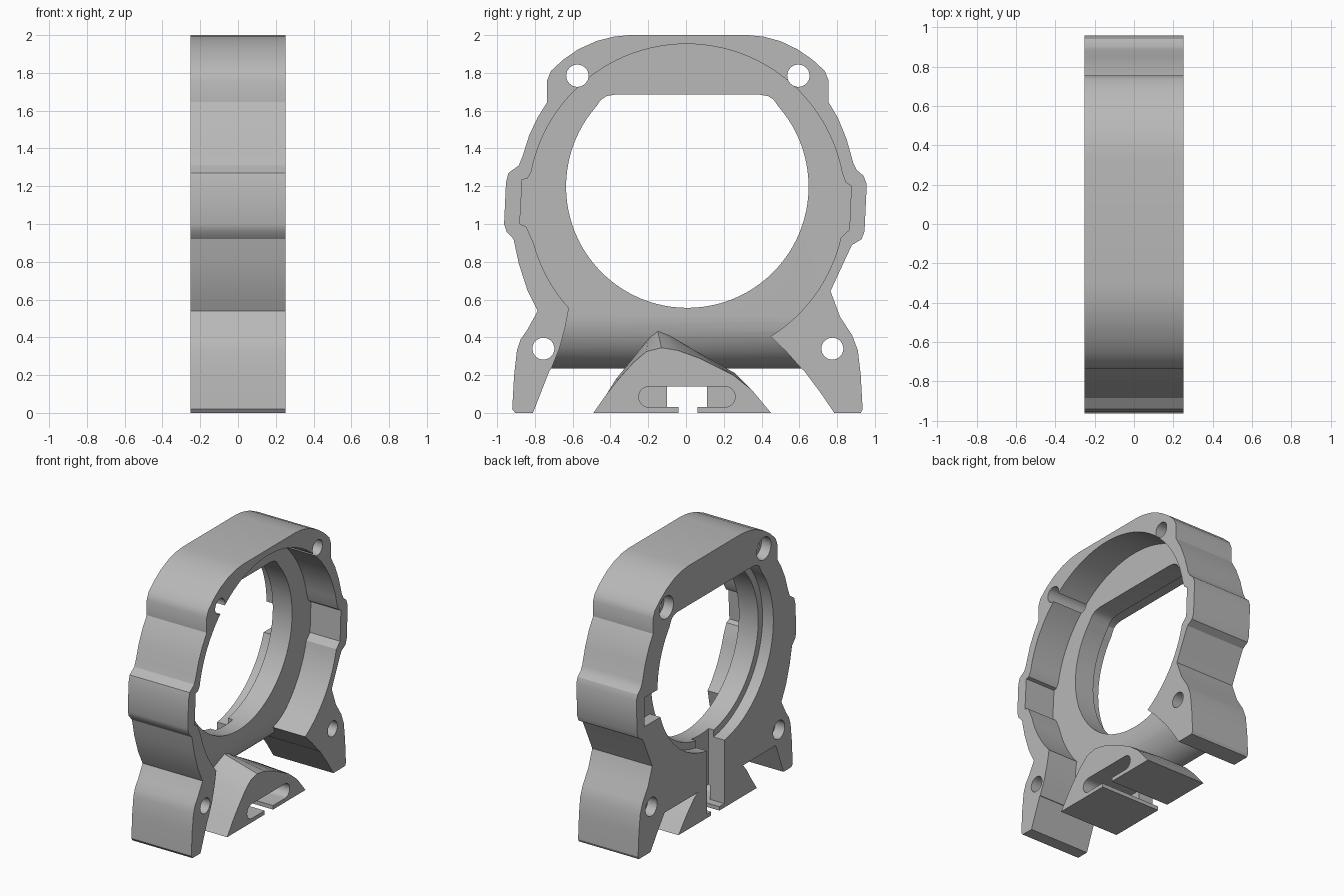
import bpy, bmesh
from math import cos, sin, radians

cube = bpy.data.objects.get("Cube")
if cube:
    bpy.data.objects.remove(cube, do_unlink=True)

W = 0.252          # half thickness of the housing
FLOOR = 0.0        # depth of the front recess floor

grey = bpy.data.materials.new("plain_grey")
grey.use_nodes = True
grey.diffuse_color = (0.48, 0.48, 0.48, 1)
grey.node_tree.nodes["Principled BSDF"].inputs["Base Color"].default_value = (0.48, 0.48, 0.48, 1)


def arc(cy, cz, ry, rz, start, end, steps):
    """Points along an elliptical arc, angles in degrees."""
    angles = [radians(start + (end - start) * i / steps) for i in range(steps + 1)]
    return [(cy + ry * cos(a), cz + rz * sin(a)) for a in angles]


def loft(name, sections, across=False):
    """Solid through (depth, outline) sections; across=True runs along y."""
    bm = bmesh.new()
    rings = []
    for d, pts in sections:
        rings.append([bm.verts.new((u, d, v) if across else (d, u, v)) for u, v in pts])
    for a, b in zip(rings, rings[1:]):
        for i in range(len(a)):
            j = (i + 1) % len(a)
            bm.faces.new((a[i], a[j], b[j], b[i]))
    bm.faces.new(rings[0])
    bm.faces.new(rings[-1])
    bmesh.ops.recalc_face_normals(bm, faces=bm.faces)
    mesh = bpy.data.meshes.new(name)
    bm.to_mesh(mesh)
    bm.free()
    mesh.materials.append(grey)
    obj = bpy.data.objects.new(name, mesh)
    bpy.context.collection.objects.link(obj)
    return obj


def prism(name, pts, x0, x1):
    return loft(name, [(x0, pts), (x1, pts)])


def box(name, y0, y1, z0, z1, x0, x1):
    return prism(name, [(y0, z0), (y1, z0), (y1, z1), (y0, z1)], x0, x1)


def combine(target, tool, operation):
    """Apply a boolean and discard the tool."""
    mod = target.modifiers.new(operation, 'BOOLEAN')
    mod.operation = operation
    mod.solver = 'EXACT'
    mod.object = tool
    bpy.context.view_layer.objects.active = target
    bpy.ops.object.modifier_apply(modifier=mod.name)
    bpy.data.objects.remove(tool, do_unlink=True)


def cut(target, tool):
    combine(target, tool, 'DIFFERENCE')


# Housing: outer silhouette with two feet
left_side = [
    (-.72, .23), (-.81, 0), (-.905, 0), (-.92, .02), (-.91, .2), (-.895, .33), (-.875, .39),
    (-.84, .44), (-.785, .54), (-.84, .65), (-.885, .79), (-.913, .92), (-.95, .96),
    (-.963, 1), (-.953, 1.22), (-.94, 1.27), (-.885, 1.31), (-.865, 1.36), (-.83, 1.47),
    (-.785, 1.565), (-.735, 1.645), (-.735, 1.76), (-.715, 1.81), (-.65, 1.87),
    (-.57, 1.925), (-.47, 1.97), (-.38, 1.992), (-.3, 2)]
right_side = [
    (.33, 2), (.41, 1.992), (.5, 1.968), (.59, 1.925), (.67, 1.87), (.735, 1.81),
    (.755, 1.76), (.755, 1.645), (.805, 1.56), (.85, 1.45), (.885, 1.325), (.905, 1.285),
    (.94, 1.255), (.957, 1.21), (.945, .96), (.93, .92), (.88, .89), (.86, .85),
    (.765, .645), (.815, .51), (.88, .41), (.91, .33), (.925, .2), (.935, .02), (.925, 0),
    (.785, 0), (.71, .11), (.62, .23)]
housing = prism("housing", left_side + right_side, -W, W)

# Front recess: large round pocket with side notches, open between the feet
recess = (
    arc(.003, 1.115, .838, .838, 11, 169, 48)
    + [(-.84, 1.24), (-.867, 1.235), (-.88, 1), (-.845, .985)]
    + arc(.003, 1.115, .838, .838, 195, 222, 10)
    + [(-.64, .45), (-.67, .34), (-.715, .23), (-.715, .1), (.655, .1), (.615, .23), (.53, .325)]
    + arc(.003, 1.115, .838, .838, -58, -13, 16)
    + [(.865, .97), (.875, 1.2), (.845, 1.22)])
cut(housing, prism("recess_cutter", recess, FLOOR, W + .1))

# Rounded underside of the floor plate
underside = arc(-W, .51, W, .275, 0, -90, 16) + [(-.35, .235), (-.35, .12), (.1, .12), (.1, .51)]
rounding = loft("underside_cutter", [(-.9, underside), (.9, underside)], across=True)
combine(rounding, prism("recess_limit", recess, -.4, .4), 'INTERSECT')
cut(housing, rounding)

# Centre tab with a ridge running back under the plate
tab_front = [(-.49, 0), (-.42, .1), (-.36, .175), (-.28, .265), (-.21, .325), (-.13, .345),
             (-.04, .33), (.07, .29), (.25, .2), (.35, .12), (.45, 0)]
tab_back = [(-.49, 0), (-.42, .1), (-.37, .18), (-.28, .29), (-.2, .39), (-.15, .435),
            (-.09, .41), (.03, .34), (.26, .21), (.35, .12), (.45, 0)]
tab = loft("tab", [(-W, tab_back), (-.02, tab_back), (W, tab_front)])
combine(housing, tab, 'UNION')


# Main opening and the shallow step around it on the rear face
def flat_topped_circle(r, top):
    full = arc(.007, 1.198, r, r, 0, 360, 96)[:-1]
    kept = [p for p in full if p[1] < top - .05]
    split = next(i for i, p in enumerate(kept) if p[0] < 0)
    y = kept[split - 1][0]
    corner = [(y - .025, top - .028), (y - .055, top - .008), (y - .1, top)]
    mirrored = [(.014 - a, b) for a, b in reversed(corner)]
    return kept[:split] + corner + mirrored + kept[split:]


cut(housing, prism("opening_cutter", flat_topped_circle(.642, 1.685), -.4, .4))
cut(housing, prism("rear_step_cutter", flat_topped_circle(.695, 1.7), -.4, -W + .09))
cut(housing, box("rear_notch_cutter", .58, .86, .98, 1.2, -.4, -W + .09))

# Rear cable channel, tab pocket and the slit below it
cut(housing, box("channel_cutter", -.1, .11, .03, .62, -.4, -.12))
pocket = arc(.205, .085, .055, .055, -90, 90, 12) + arc(-.195, .085, .055, .055, 90, 270, 12)
cut(housing, prism("pocket_cutter", pocket, -.13, .4))
cut(housing, box("slit_cutter", -.04, .06, -.1, .06, -.4, .4))

# Bolt holes with wider seats at the rear
for y, z, r, seat in ((-.575, 1.785, .059, .085), (.595, 1.785, .059, .085),
                      (-.755, .34, .058, .07), (.775, .34, .058, .07)):
    cut(housing, prism("bolt_cutter", arc(y, z, r, r, 0, 360, 32)[:-1], -.4, .4))
    cut(housing, prism("seat_cutter", arc(y, z, seat, seat, 0, 360, 32)[:-1], -.4, -W + .08))

bpy.ops.object.select_all(action='DESELECT')
housing.select_set(True)
bpy.context.view_layer.objects.active = housing
bpy.ops.object.shade_smooth_by_angle(angle=radians(28))
